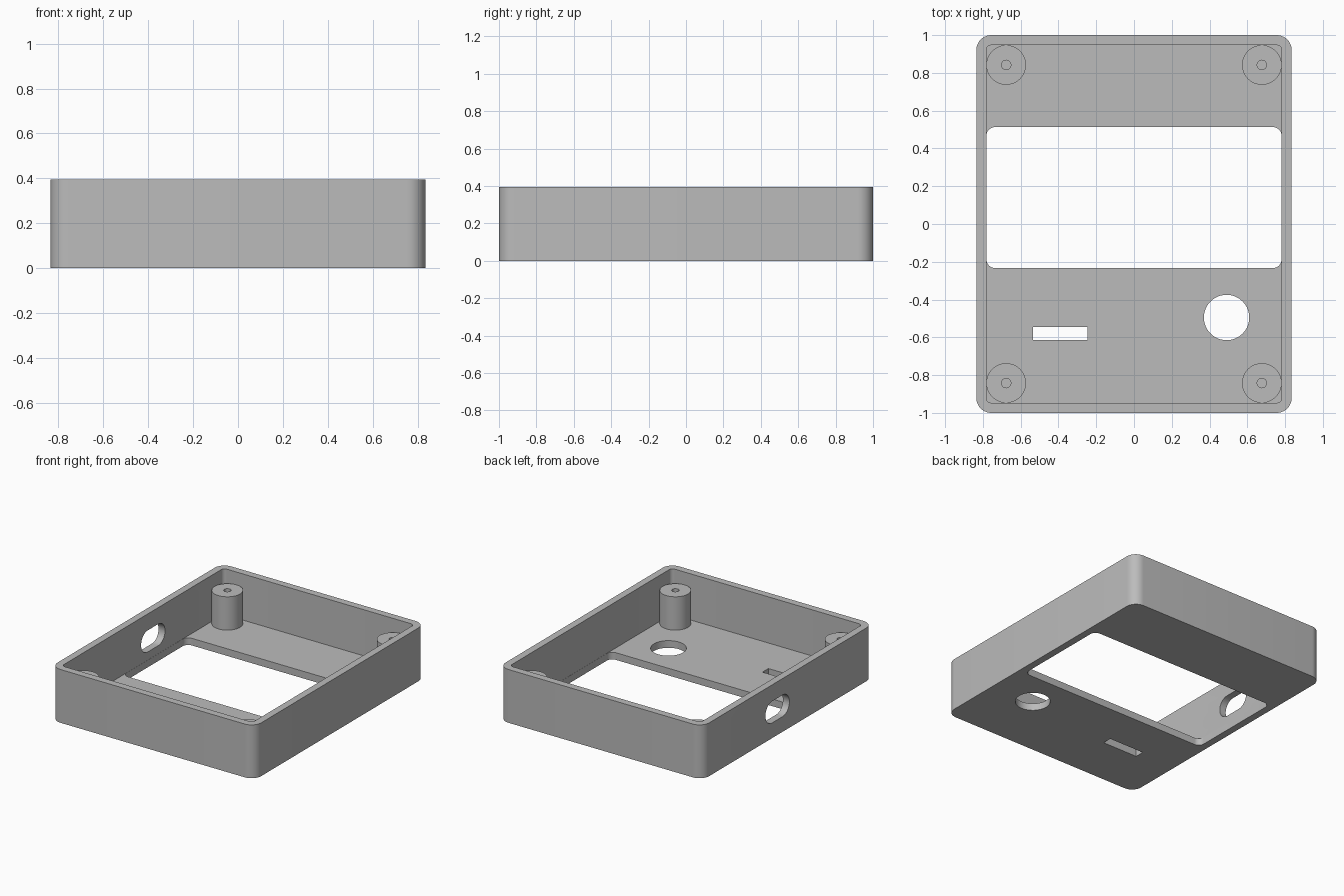
import bpy
import bmesh
from math import cos, sin, pi, radians

if "Cube" in bpy.data.objects:
    bpy.data.objects.remove(bpy.data.objects["Cube"], do_unlink=True)

HALF_X, HALF_Y, HEIGHT = 0.835, 1.0, 0.395
WALL, CORNER = 0.053, 0.08

grey = bpy.data.materials.new("plain_grey")
grey.use_nodes = True
colour = (0.5, 0.5, 0.5, 1)
grey.diffuse_color = colour
grey.node_tree.nodes["Principled BSDF"].inputs["Base Color"].default_value = colour


def rounded_rect(hx, hy, r, steps=10):
    """Outline of a rectangle with rounded corners, counter-clockwise."""
    points = []
    for i, (sx, sy) in enumerate([(1, 1), (-1, 1), (-1, -1), (1, -1)]):
        for k in range(steps + 1):
            a = (i + k / steps) * pi / 2
            points.append((sx * (hx - r) + r * cos(a), sy * (hy - r) + r * sin(a)))
    return points


def add_object(name, bm):
    bmesh.ops.remove_doubles(bm, verts=bm.verts, dist=1e-5)
    bmesh.ops.recalc_face_normals(bm, faces=bm.faces)
    mesh = bpy.data.meshes.new(name)
    bm.to_mesh(mesh)
    bm.free()
    mesh.materials.append(grey)
    obj = bpy.data.objects.new(name, mesh)
    bpy.context.collection.objects.link(obj)
    return obj


def prism(name, outline, z0, z1):
    bm = bmesh.new()
    base = bm.faces.new([bm.verts.new((x, y, z0)) for x, y in outline])
    top = bmesh.ops.extrude_face_region(bm, geom=[base])["geom"]
    bmesh.ops.translate(bm, vec=(0, 0, z1 - z0),
                        verts=[v for v in top if isinstance(v, bmesh.types.BMVert)])
    return add_object(name, bm)


def cut(target, cutter):
    mod = target.modifiers.new(cutter.name, "BOOLEAN")
    mod.operation, mod.solver, mod.object = "DIFFERENCE", "EXACT", cutter
    cutter.hide_render = True
    bpy.context.view_layer.objects.active = target
    bpy.ops.object.modifier_apply(modifier=mod.name)
    bpy.data.objects.remove(cutter, do_unlink=True)


def smooth(obj):
    bpy.ops.object.select_all(action="DESELECT")
    obj.select_set(True)
    bpy.context.view_layer.objects.active = obj
    bpy.ops.object.shade_smooth_by_angle(angle=radians(30))


def shifted(outline, dx, dy):
    return [(x + dx, y + dy) for x, y in outline]


# Open tray with rounded vertical corners
shell = prism("enclosure_shell", rounded_rect(HALF_X, HALF_Y, CORNER), 0, HEIGHT)
inner_x, inner_y = HALF_X - WALL, HALF_Y - WALL
cut(shell, prism("cavity", rounded_rect(inner_x, inner_y, CORNER - WALL), WALL, 1))

# Floor openings: display window, round button hole, narrow slot
window = shifted(rounded_rect(inner_x - 0.001, 0.373, 0.045), 0, 0.14)
cut(shell, prism("window_cutter", window, -0.1, WALL + 0.05))
button = [(0.49 + 0.12 * cos(a * pi / 32), -0.495 + 0.12 * sin(a * pi / 32)) for a in range(64)]
cut(shell, prism("button_cutter", button, -0.1, 0.1))
slot = [(-0.535, -0.615), (-0.245, -0.615), (-0.245, -0.545), (-0.535, -0.545)]
cut(shell, prism("slot_cutter", slot, -0.1, 0.1))

# Oblong cable port through the -x wall
port = prism("port_cutter", rounded_rect(0.08, 0.14, 0.079), -0.1, 0.1)
port.rotation_euler.y = pi / 2
port.location = (-HALF_X + WALL / 2, 0.122, 0.193)
cut(shell, port)
smooth(shell)

# Four screw posts with blind pilot holes
POST_R, HOLE_R, POST_TOP = 0.105, 0.025, 0.3
post_profile = [(0, 0.052), (POST_R, 0.052), (POST_R, POST_TOP),
                (HOLE_R, POST_TOP), (HOLE_R, 0.08), (0, 0.08)]
for side_x, x in (("right", -0.677), ("left", 0.677)):
    for side_y, y in (("front", -0.842), ("back", 0.842)):
        bm = bmesh.new()
        verts = [bm.verts.new((r, 0, z)) for r, z in post_profile]
        edges = [bm.edges.new(pair) for pair in zip(verts, verts[1:])]
        bmesh.ops.spin(bm, geom=verts + edges, cent=(0, 0, 0), axis=(0, 0, 1),
                       angle=2 * pi, steps=48)
        post = add_object(f"screw_post_{side_y}_{side_x}", bm)
        post.location = (x, y, 0)
        smooth(post)
